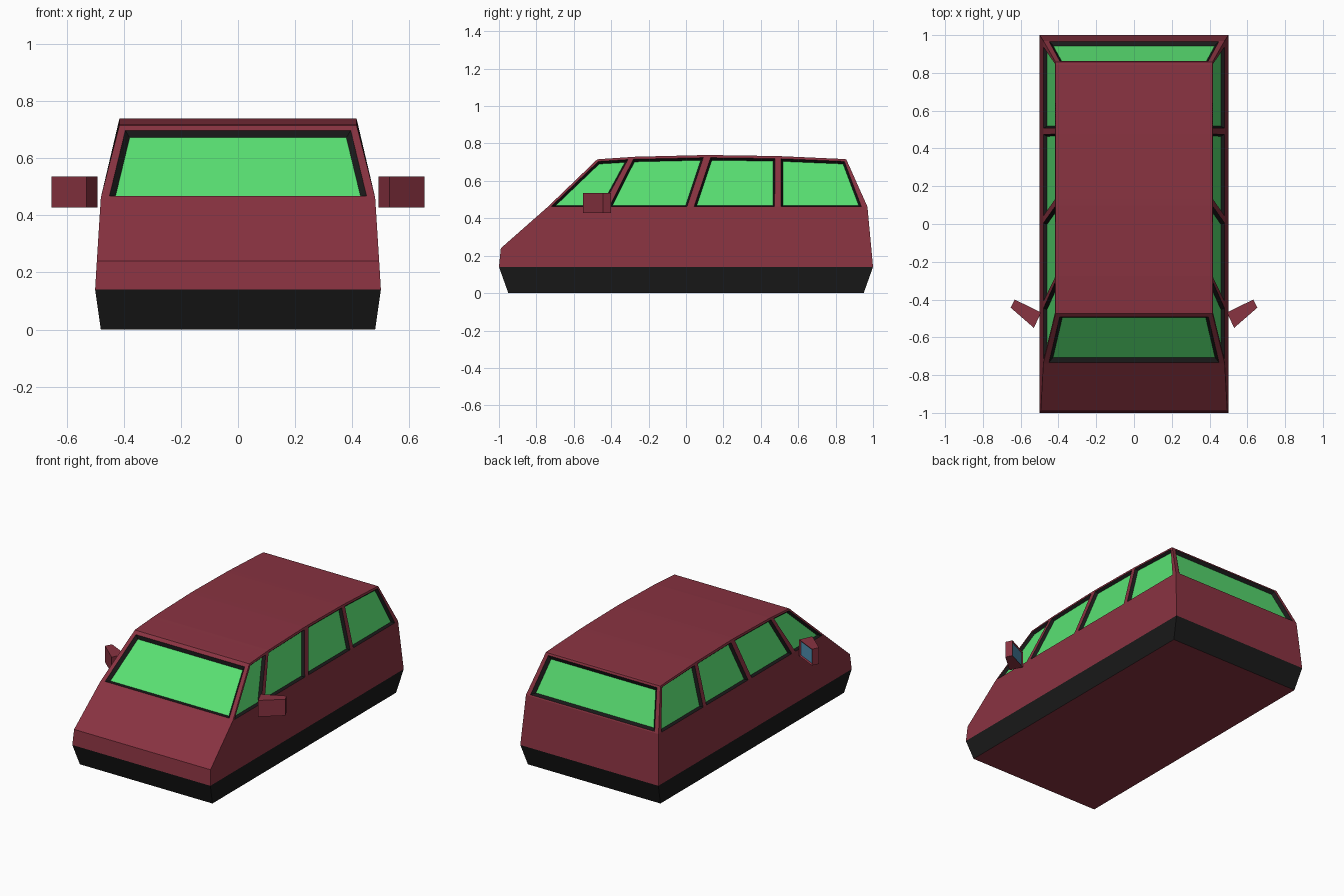
import bpy, bmesh
from mathutils import Vector as V

if "Cube" in bpy.data.objects:
    bpy.data.objects.remove(bpy.data.objects["Cube"])


def material(name, rgb):
    m = bpy.data.materials.new(name)
    m.diffuse_color = (*rgb, 1)
    m.use_nodes = True
    m.node_tree.nodes["Principled BSDF"].inputs["Base Color"].default_value = m.diffuse_color
    return m


RED = material("maroon_paint", (0.25, 0.033, 0.053))
BLACK = material("black_trim", (0.01, 0.01, 0.01))
GREEN = material("green_glass", (0.10, 0.75, 0.17))
BLUE = material("mirror_glass", (0.08, 0.28, 0.45))


def face(bm, pts, mat=0):
    f = bm.faces.new([bm.verts.new(p) for p in pts])
    f.material_index = mat
    return f


def clean(bm):
    bmesh.ops.remove_doubles(bm, verts=bm.verts, dist=1e-5)
    bmesh.ops.recalc_face_normals(bm, faces=bm.faces)


def finish(bm, name, mats):
    me = bpy.data.meshes.new(name)
    bm.to_mesh(me)
    bm.free()
    for m in mats:
        me.materials.append(m)
    ob = bpy.data.objects.new(name, me)
    bpy.context.collection.objects.link(ob)
    return ob


def framed_window(bm, a, b, c, d, u, v0, v1):
    """Quad a-b (bottom), c-d (top) with a window cut inside a frame."""
    def at(s, t):
        return a.lerp(b, s).lerp(d.lerp(c, s), t)
    outer = [a, b, c, d]
    inner = [at(u, v0), at(1 - u, v0), at(1 - u, v1), at(u, v1)]
    for i in range(4):
        j = (i + 1) % 4
        face(bm, [outer[i], outer[j], inner[j], inner[i]])
    face(bm, inner, 2)


# Pillar lines along the side: y at belt, y at roof, roof height
BELT = 0.462
STATIONS = [(-0.738, -0.475, 0.715), (-0.722, -0.455, 0.717), (-0.447, -0.303, 0.727),
            (-0.41, -0.275, 0.729), (0.005, 0.097, 0.738), (0.043, 0.136, 0.738),
            (0.474, 0.476, 0.733), (0.508, 0.508, 0.732), (0.938, 0.842, 0.717),
            (0.97, 0.857, 0.715)]


def belt(i, s):
    return V((s * 0.48, STATIONS[i][0], BELT))


def roof(i, s):
    return V((s * 0.415, STATIONS[i][1], STATIONS[i][2]))


def low(y, s):
    return V((s * 0.5, y, 0.14))


def nose(s):
    return V((s * 0.494, -0.99, 0.24))


# Body shell
bm = bmesh.new()
last = len(STATIONS) - 1
for s in (-1, 1):
    face(bm, [low(1, s), low(-1, s), nose(s)] + [belt(i, s) for i in range(last + 1)])
    for i in range(last):
        a, b, c, d = belt(i, s), belt(i + 1, s), roof(i + 1, s), roof(i, s)
        e, f = a.lerp(d, 0.95), b.lerp(c, 0.95)
        face(bm, [a, b, f, e], 2 if i % 2 else 0)
        face(bm, [e, f, c, d])
for i in range(last):
    face(bm, [roof(i, -1), roof(i, 1), roof(i + 1, 1), roof(i + 1, -1)])
face(bm, [low(-1, -1), low(-1, 1), nose(1), nose(-1)])
face(bm, [nose(-1), nose(1), belt(0, 1), belt(0, -1)])
face(bm, [low(1, -1), low(1, 1), belt(last, 1), belt(last, -1)])
framed_window(bm, belt(0, -1), belt(0, 1), roof(0, 1), roof(0, -1), 0.03, 0.02, 0.93)
framed_window(bm, belt(last, 1), belt(last, -1), roof(last, -1), roof(last, 1), 0.03, 0.03, 0.95)
clean(bm)

# Recessed windows: black reveals stay on the body, panes become the glass
panes = [f for f in bm.faces if f.material_index == 2]
for f in panes:
    inset = 0.018 if abs(f.normal.y) > 0.4 else 0.01
    rim = bmesh.ops.inset_individual(bm, faces=[f], thickness=inset, depth=-0.018,
                                     use_even_offset=True)["faces"]
    for r in rim:
        r.material_index = 1
glass = bmesh.new()
for f in panes:
    face(glass, [v.co.copy() for v in f.verts])
bmesh.ops.delete(bm, geom=panes, context='FACES')
finish(bm, "body_shell", [RED, BLACK])
finish(glass, "window_glass", [GREEN])

# Tapered black skirt with a painted floor
bm = bmesh.new()
corners = [(-1, -1), (1, -1), (1, 1), (-1, 1)]
bot = [(x * 0.48, y * 0.95, 0) for x, y in corners]
top = [(x * 0.5, y, 0.14) for x, y in corners]
for i in range(4):
    j = (i + 1) % 4
    face(bm, [bot[i], bot[j], top[j], top[i]])
face(bm, bot, 1)
clean(bm)
finish(bm, "lower_skirt", [BLACK, RED])

# Door mirrors: extruded outline with an inset reflective rear face
OUTLINE = [(0.492, -0.468), (0.53, -0.55), (0.653, -0.443), (0.632, -0.4)]
for s, side in ((-1, "left"), (1, "right")):
    bm = bmesh.new()
    base = face(bm, [(s * x, y, 0.428) for x, y in OUTLINE])
    ext = bmesh.ops.extrude_face_region(bm, geom=[base], use_keep_orig=True)["geom"]
    bmesh.ops.translate(bm, vec=(0, 0, 0.107),
                        verts=[g for g in ext if isinstance(g, bmesh.types.BMVert)])
    clean(bm)
    rear = max(bm.faces, key=lambda f: f.normal.y)
    bmesh.ops.inset_individual(bm, faces=[rear], thickness=0.012, depth=-0.006)
    rear.material_index = 1
    finish(bm, side + "_door_mirror", [RED, BLUE])
